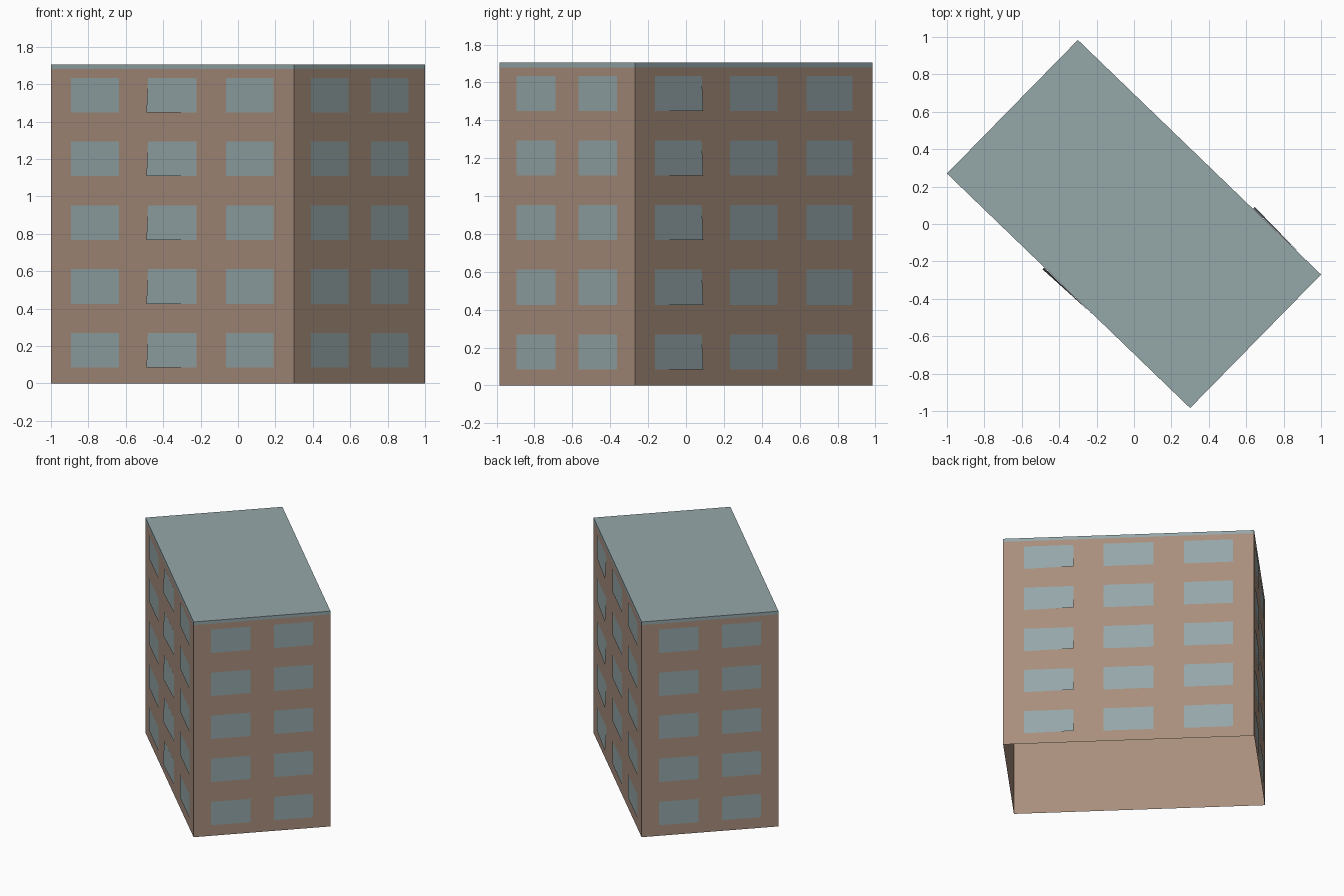
import bpy
from mathutils import Vector

cube = bpy.data.objects.get("Cube")
if cube:
    bpy.data.objects.remove(cube, do_unlink=True)


def material(name, rgb):
    mat = bpy.data.materials.new(name)
    mat.use_nodes = True
    mat.diffuse_color = (*rgb, 1)
    bsdf = mat.node_tree.nodes["Principled BSDF"]
    bsdf.inputs["Base Color"].default_value = (*rgb, 1)
    bsdf.inputs["Roughness"].default_value = 0.8
    return mat


def add_mesh(name, quads, mat):
    """Build an object from separate four-cornered faces."""
    verts = [p for quad in quads for p in quad]
    faces = [range(i, i + 4) for i in range(0, len(verts), 4)]
    mesh = bpy.data.meshes.new(name)
    mesh.from_pydata(verts, [], [tuple(f) for f in faces])
    mesh.materials.append(mat)
    obj = bpy.data.objects.new(name, mesh)
    bpy.context.collection.objects.link(obj)
    return obj


brown = material("brown_wall", (0.392, 0.271, 0.202))
grey_blue = material("grey_blue_glass", (0.301, 0.386, 0.397))

# Footprint corners, counter-clockwise from the left end of the front
corners = [Vector(c) for c in
           ((-1, 0.27, 0), (0.3, -0.984, 0), (1, -0.27, 0), (-0.3, 0.984, 0))]
EAVE, TOP = 1.68, 1.705
UP = Vector((0, 0, 1))
sides = [(corners[i], corners[(i + 1) % 4]) for i in range(4)]


def band(z0, z1):
    return [(a + UP * z0, b + UP * z0, b + UP * z1, a + UP * z1)
            for a, b in sides]


# Walls, open underneath, and the flat roof with its edge band
add_mesh("walls", band(0, EAVE), brown)
add_mesh("roof", band(EAVE, TOP) + [[c + UP * TOP for c in corners]], grey_blue)

# Windows: columns as fractions of the wall length, five equal storeys
LONG = ((0.083, 0.28), (0.4, 0.6), (0.721, 0.916))
SHORT = ((0.127, 0.415), (0.586, 0.87))
SILL, STOREY, HEIGHT, GAP, LIFT = 0.085, 0.341, 0.185, 0.002, 0.012
walls = (("front_left", LONG), ("front_right", SHORT),
         ("back_right", LONG), ("back_left", SHORT))
# Columns whose panes tilt out at one lower corner
tilted = {("front_left", 1): 0, ("back_right", 0): 1}

for (name, columns), (a, b) in zip(walls, sides):
    out = (b - a).cross(UP).normalized()
    panes = []
    for col, (u0, u1) in enumerate(columns):
        for floor in range(5):
            z = SILL + floor * STOREY
            pane = [a.lerp(b, u) + UP * h + out * GAP for u, h in
                    ((u0, z), (u1, z), (u1, z + HEIGHT), (u0, z + HEIGHT))]
            if (name, col) in tilted:
                pane[tilted[name, col]] += out * LIFT
            panes.append(pane)
    add_mesh(name + "_windows", panes, grey_blue)
